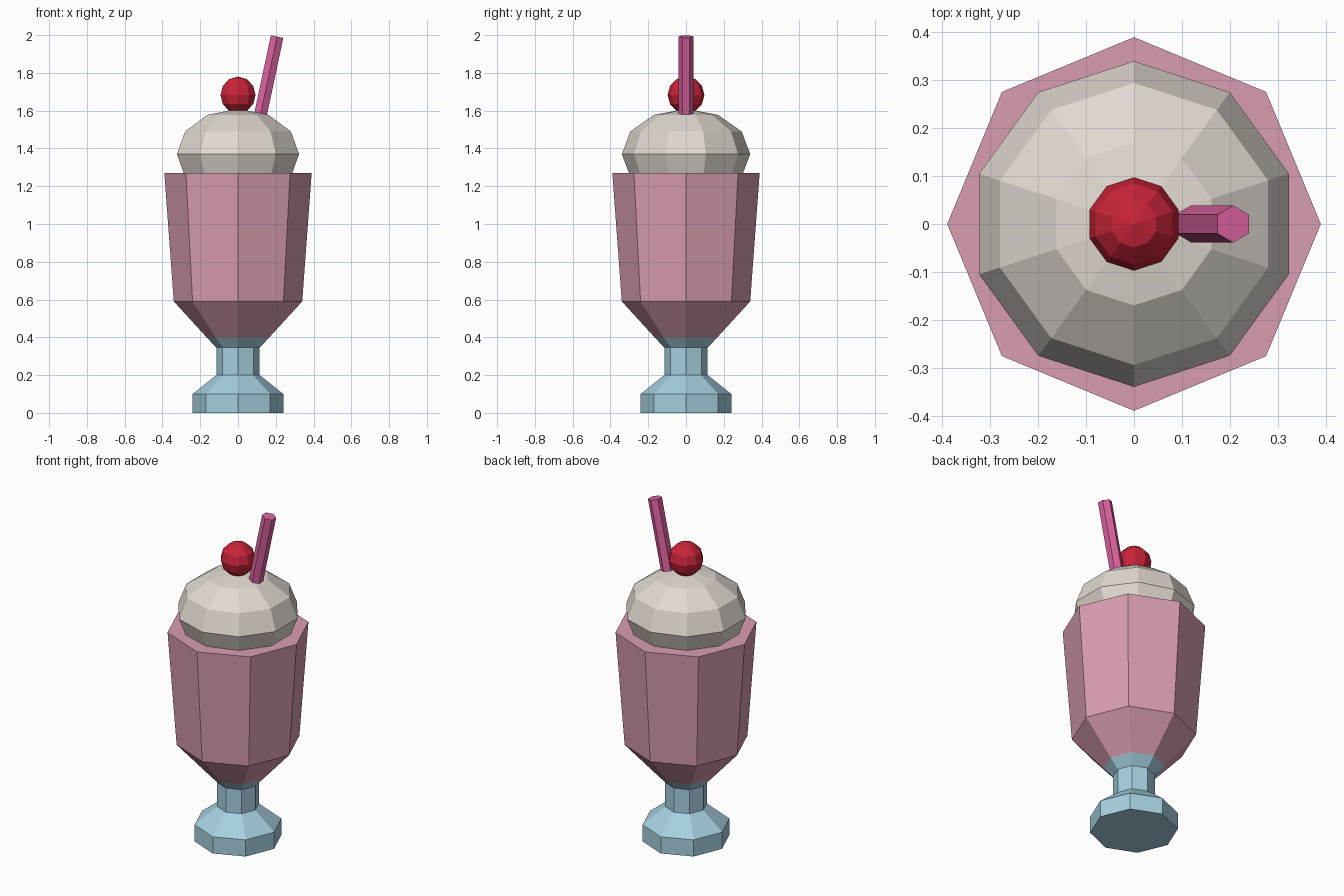
import bpy
import bmesh
from math import sin, cos, pi, radians
from mathutils import Matrix, Vector

cube = bpy.data.objects.get("Cube")
if cube:
    bpy.data.objects.remove(cube, do_unlink=True)


def make_material(name, rgb):
    """Flat colour given as linear RGB."""
    mat = bpy.data.materials.new(name)
    mat.use_nodes = True
    mat.diffuse_color = (*rgb, 1)
    bsdf = next(n for n in mat.node_tree.nodes if n.type == "BSDF_PRINCIPLED")
    bsdf.inputs["Base Color"].default_value = (*rgb, 1)
    return mat


glass_blue = make_material("glass blue", (0.38, 0.63, 0.74))
shake_pink = make_material("milkshake pink", (0.70, 0.34, 0.44))
cream_white = make_material("cream white", (0.76, 0.70, 0.64))
cherry_red = make_material("cherry red", (0.58, 0.017, 0.04))
straw_pink = make_material("straw pink", (0.70, 0.12, 0.34))


def finish(name, bm, *materials):
    bmesh.ops.recalc_face_normals(bm, faces=bm.faces)
    mesh = bpy.data.meshes.new(name)
    bm.to_mesh(mesh)
    bm.free()
    for mat in materials:
        mesh.materials.append(mat)
    obj = bpy.data.objects.new(name, mesh)
    bpy.context.collection.objects.link(obj)
    return obj


def turned(profile, sides):
    """Closed faceted solid from (radius, height) rings."""
    bm = bmesh.new()
    rings = []
    for r, z in profile:
        angles = [2 * pi * i / sides for i in range(sides)]
        rings.append([bm.verts.new((r * cos(a), r * sin(a), z)) for a in angles])
    for low, high in zip(rings, rings[1:]):
        for i in range(sides):
            j = (i + 1) % sides
            bm.faces.new((low[i], low[j], high[j], high[i]))
    bm.faces.new(rings[0][::-1])
    bm.faces.new(rings[-1])
    return bm


def faceted_ball(name, radius, height, z, mat):
    """Ten-sided ball with a corner facing front and back."""
    bm = bmesh.new()
    bmesh.ops.create_uvsphere(bm, u_segments=10, v_segments=6, radius=1)
    angle = radians(90) - max(bm.verts, key=lambda v: v.co.xy.length).co.xy.angle_signed(Vector((1, 0)))
    bm.transform(Matrix.Translation((0, 0, z))
                 @ Matrix.Diagonal((radius, radius, height, 1))
                 @ Matrix.Rotation(angle, 4, "Z"))
    return finish(name, bm, mat)


# Glass: foot, stem and bowl, filled with milkshake above the fill line
fill_line = 0.40
bm = turned([(0.24, 0), (0.24, 0.10), (0.115, 0.20), (0.115, 0.345),
             (0.166, fill_line), (0.34, 0.59), (0.39, 1.27)], 8)
for face in bm.faces:
    face.material_index = int(face.calc_center_median().z > fill_line)
finish("milkshake_glass", bm, glass_blue, shake_pink)

# Whipped cream dome and cherry
faceted_ball("whipped_cream", 0.34, 0.24, 1.37, cream_white)
faceted_ball("cherry", 0.0975, 0.0975, 1.683, cherry_red)

# Six-sided straw leaning to the left, its lower end sunk in the cream
length = 0.6
bm = turned([(0.039, -length), (0.039, 0)], 6)
bm.transform(Matrix.Translation((0.207, 0, 1.992))
             @ Matrix.Rotation(radians(12), 4, "Y")
             @ Matrix.Rotation(radians(30), 4, "Z"))
finish("straw", bm, straw_pink)
